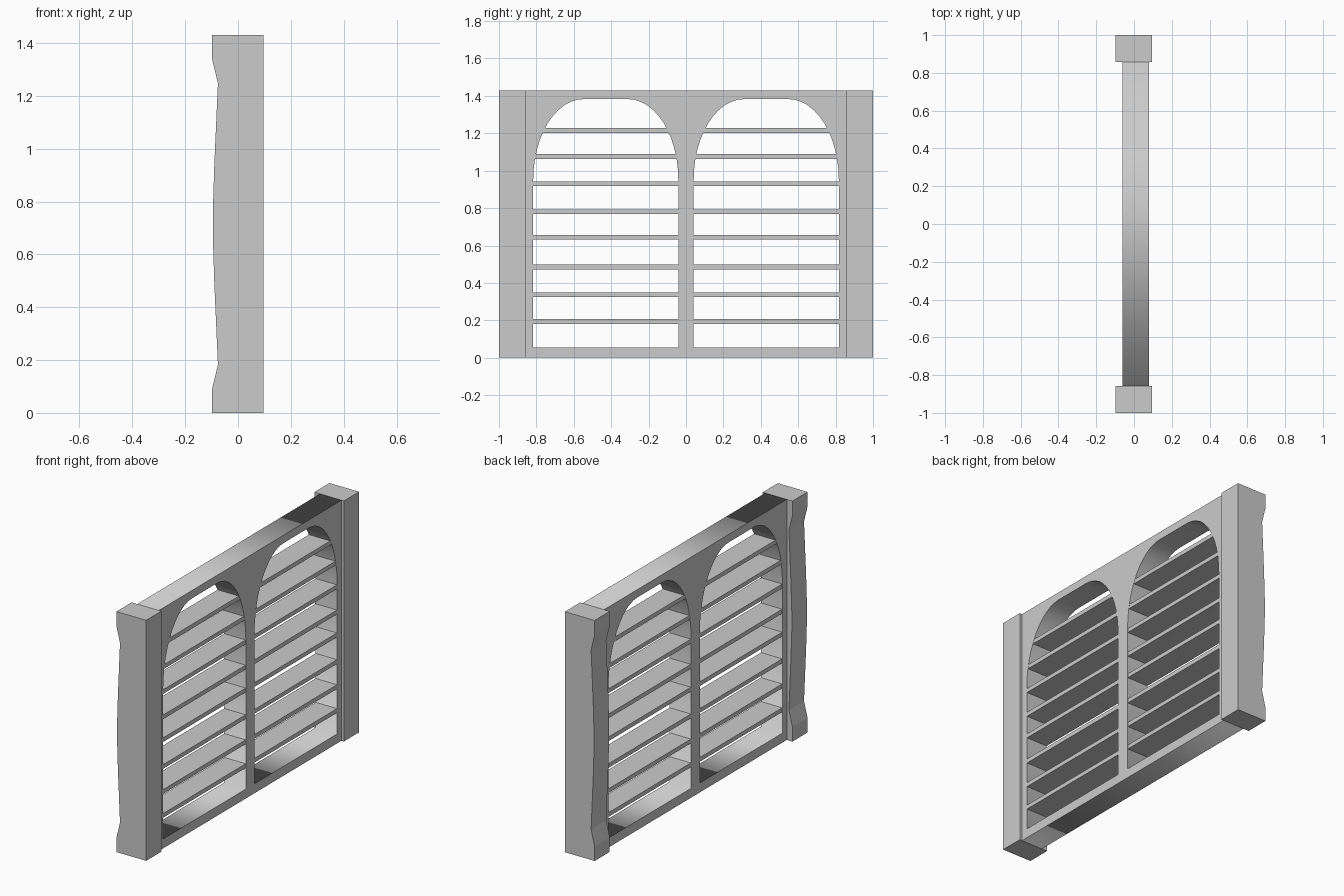
import bpy
import bmesh
from math import sin, cos, pi, sqrt
from mathutils import Matrix

if "Cube" in bpy.data.objects:
    bpy.data.objects.remove(bpy.data.objects["Cube"], do_unlink=True)

HEIGHT = 1.43
POST_INNER = 0.858               # y where posts meet the frame
BACK, FRONT = -0.062, 0.08       # frame depth along x
HOLE_MID, HOLE_HALF = 0.429, 0.388
FLAT_HALF = 0.118                # half of the flat arch crown
SILL, SPRING, CROWN = 0.056, 0.95, 1.383

stone = bpy.data.materials.new("light_grey")
stone.use_nodes = True
GREY = (0.6, 0.6, 0.6, 1)
stone.diffuse_color = GREY
stone.node_tree.nodes["Principled BSDF"].inputs["Base Color"].default_value = GREY


def add_mesh(name, bm):
    bmesh.ops.recalc_face_normals(bm, faces=bm.faces)
    mesh = bpy.data.meshes.new(name)
    bm.to_mesh(mesh)
    bm.free()
    mesh.materials.append(stone)
    obj = bpy.data.objects.new(name, mesh)
    bpy.context.collection.objects.link(obj)
    return obj


def box(name, x0, x1, y0, y1, z0, z1):
    bm = bmesh.new()
    place = Matrix.Translation(((x0 + x1) / 2, (y0 + y1) / 2, (z0 + z1) / 2))
    size = Matrix.Diagonal((x1 - x0, y1 - y0, z1 - z0, 1))
    bmesh.ops.create_cube(bm, size=1, matrix=place @ size)
    return add_mesh(name, bm)


def post(name, y0, y1):
    # wavy back profile, mirrored about mid height
    lower = [(-0.099, 0), (-0.099, 0.087), (-0.076, 0.182),
             (-0.083, 0.34), (-0.09, 0.5), (-0.095, 0.66)]
    profile = lower + [(x, HEIGHT - z) for x, z in reversed(lower)]
    profile += [(0.096, HEIGHT), (0.096, 0)]
    bm = bmesh.new()
    face = bm.faces.new([bm.verts.new((x, y0, z)) for x, z in profile])
    grown = bmesh.ops.extrude_face_region(bm, geom=[face])["geom"]
    moved = [v for v in grown if isinstance(v, bmesh.types.BMVert)]
    bmesh.ops.translate(bm, verts=moved, vec=(0, y1 - y0, 0))
    return add_mesh(name, bm)


def arch(mid, steps=12):
    # rectangular opening with elliptical shoulders and a flat crown
    rx, rz = HOLE_HALF - FLAT_HALF, CROWN - SPRING
    right = [(FLAT_HALF + rx * cos(a), SPRING + rz * sin(a))
             for a in (pi / 2 * i / steps for i in range(steps + 1))]
    half = [(HOLE_HALF, SILL)] + right
    return ([(mid + y, z) for y, z in half]
            + [(mid - y, z) for y, z in reversed(half)])


# frame with two arched openings
curve = bpy.data.curves.new("arched_frame", "CURVE")
curve.dimensions = "2D"
curve.fill_mode = "BOTH"
curve.extrude = (FRONT - BACK) / 2
outline = [(-POST_INNER, 0), (POST_INNER, 0), (POST_INNER, HEIGHT), (-POST_INNER, HEIGHT)]
for loop in (outline, arch(-HOLE_MID), arch(HOLE_MID)):
    spline = curve.splines.new("POLY")
    spline.points.add(len(loop) - 1)
    for p, (y, z) in zip(spline.points, loop):
        p.co = (y, z, 0, 1)
    spline.use_cyclic_u = True
curve.materials.append(stone)
frame = bpy.data.objects.new("arched_frame", curve)
bpy.context.collection.objects.link(frame)
for o in bpy.context.selected_objects:
    o.select_set(False)
frame.select_set(True)
bpy.context.view_layer.objects.active = frame
bpy.ops.object.convert(target="MESH")
frame = bpy.context.view_layer.objects.active
stand = Matrix(((0, 0, 1, (FRONT + BACK) / 2), (1, 0, 0, 0), (0, 1, 0, 0), (0, 0, 0, 1)))
frame.data.transform(stand)

# end posts
post("right_end_post", -1, -POST_INNER)
post("left_end_post", POST_INNER, 1)

# horizontal slats, fitted to the opening width at their height
for side, mid in (("near", -HOLE_MID), ("far", HOLE_MID)):
    for i, z in enumerate((0.194, 0.336, 0.485, 0.644, 0.78, 0.93, 1.076, 1.215)):
        rise = max(0, z - SPRING) / (CROWN - SPRING)
        half = FLAT_HALF + (HOLE_HALF - FLAT_HALF) * sqrt(1 - rise ** 2) + 0.015
        box(f"{side}_slat_{i + 1}", BACK + 0.001, FRONT - 0.001,
            mid - half, mid + half, z - 0.0125, z + 0.0125)
